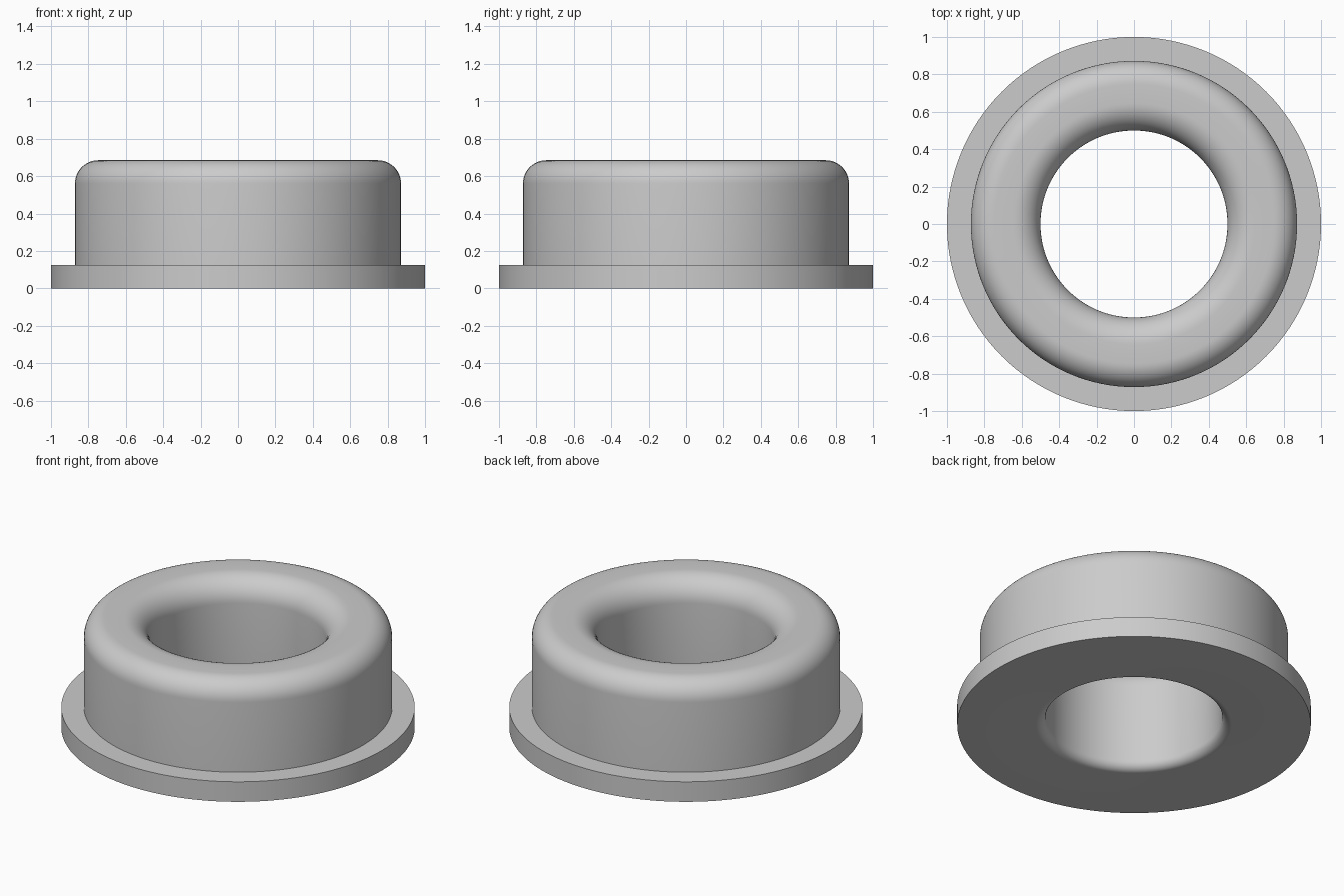
import bpy
import bmesh
from math import cos, sin, pi, radians

cube = bpy.data.objects.get("Cube")
if cube:
    bpy.data.objects.remove(cube, do_unlink=True)

SEGMENTS = 128
HEIGHT, FLANGE_HEIGHT = 0.685, 0.125
FLANGE_R, BODY_R, HOLE_R = 1.0, 0.872, 0.5
OUTER_FILLET, INNER_FILLET, BOTTOM_FILLET = 0.125, 0.145, 0.055


def fillet(cx, cz, radius, start, end, steps=12):
    """Arc points (radius, height) between two angles in degrees."""
    angles = [radians(start + (end - start) * i / steps) for i in range(steps + 1)]
    return [(cx + radius * cos(a), cz + radius * sin(a)) for a in angles]


# Closed cross-section of the flanged ring
profile = [(FLANGE_R, 0), (FLANGE_R, FLANGE_HEIGHT), (BODY_R, FLANGE_HEIGHT)]
profile += fillet(BODY_R - OUTER_FILLET, HEIGHT - OUTER_FILLET, OUTER_FILLET, 0, 90)
profile += fillet(HOLE_R + INNER_FILLET, HEIGHT - INNER_FILLET, INNER_FILLET, 90, 180)
profile += fillet(HOLE_R + BOTTOM_FILLET, BOTTOM_FILLET, BOTTOM_FILLET, 180, 270)

# Revolve the cross-section around z
bm = bmesh.new()
rings = []
for i in range(SEGMENTS):
    a = 2 * pi * i / SEGMENTS
    rings.append([bm.verts.new((r * cos(a), r * sin(a), z)) for r, z in profile])
count = len(profile)
for i, ring in enumerate(rings):
    following = rings[(i + 1) % SEGMENTS]
    for j in range(count):
        k = (j + 1) % count
        bm.faces.new((ring[j], following[j], following[k], ring[k]))
bmesh.ops.recalc_face_normals(bm, faces=bm.faces)
mesh = bpy.data.meshes.new("flanged_bushing")
bm.to_mesh(mesh)
bm.free()

bushing = bpy.data.objects.new("flanged_bushing", mesh)
bpy.context.collection.objects.link(bushing)

# Plain grey finish
grey = bpy.data.materials.new("plain_grey")
grey.use_nodes = True
colour = (0.6, 0.6, 0.6, 1)
grey.diffuse_color = colour
grey.node_tree.nodes["Principled BSDF"].inputs["Base Color"].default_value = colour
mesh.materials.append(grey)

# Smooth curved surfaces, crisp flange edges
bpy.ops.object.select_all(action="DESELECT")
bushing.select_set(True)
bpy.context.view_layer.objects.active = bushing
bpy.ops.object.shade_smooth_by_angle(angle=radians(30))
